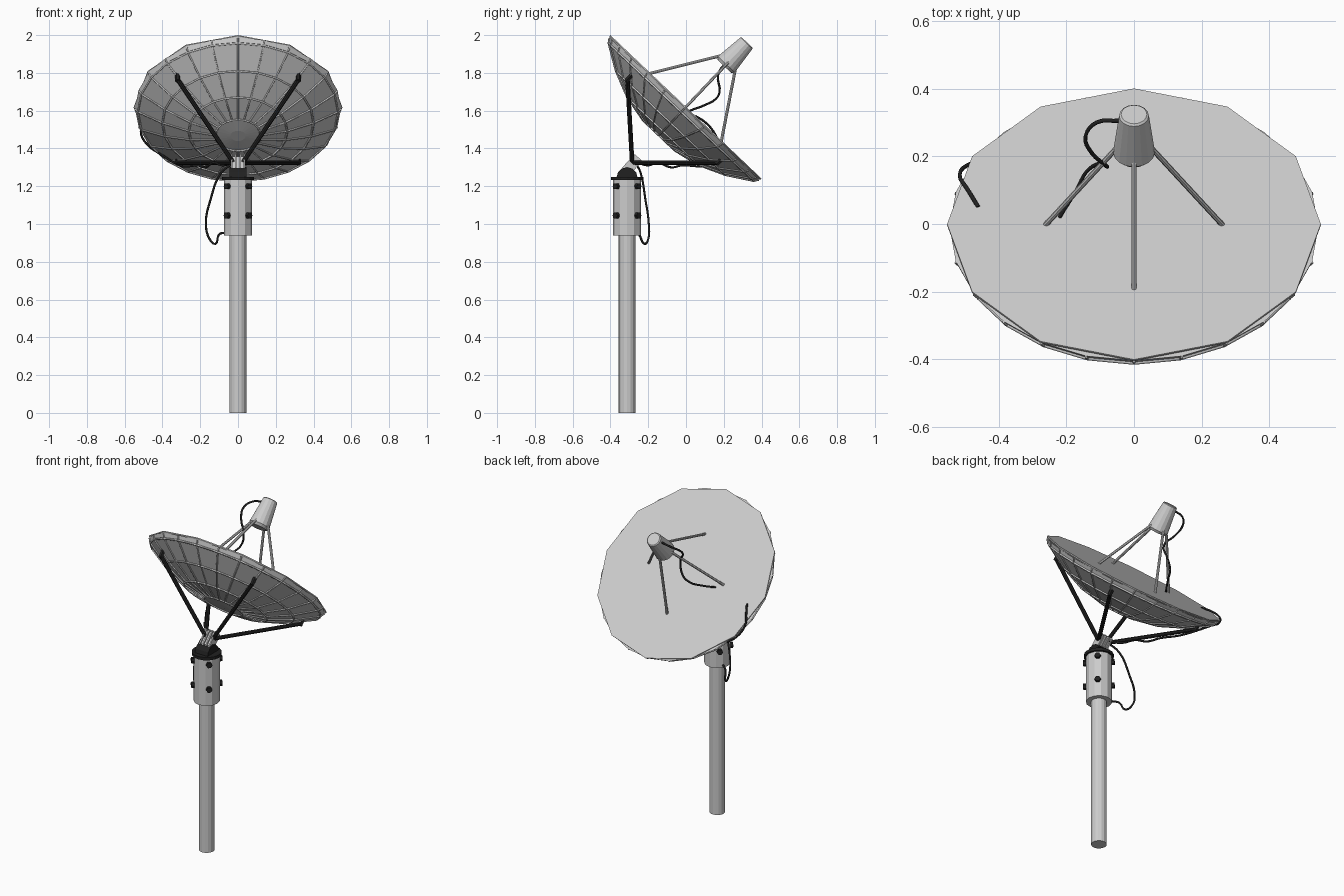
import bpy, bmesh, math
from mathutils import Matrix, Vector

if "Cube" in bpy.data.objects:
    bpy.data.objects.remove(bpy.data.objects["Cube"])

dark = bpy.data.materials.new("dark_metal")
dark.diffuse_color = (0.015, 0.015, 0.015, 1)
dark.use_nodes = True
dark.node_tree.nodes["Principled BSDF"].inputs["Base Color"].default_value = dark.diffuse_color
I = Matrix.Identity(4)
# dish frame: local z is the dish axis, origin at the rim centre
D = Matrix.Translation((0, 0, 1.62)) @ Matrix.Rotation(math.radians(-43.5), 4, 'X')
PY = -0.312  # pole axis


def finish(name, bm, mat=None):
    bmesh.ops.recalc_face_normals(bm, faces=bm.faces)
    me = bpy.data.meshes.new(name)
    bm.to_mesh(me)
    bm.free()
    ob = bpy.data.objects.new(name, me)
    bpy.context.collection.objects.link(ob)
    if mat:
        me.materials.append(mat)
    return ob


def lathe(name, profile, n, M=I, mat=None, phase=0.0):
    """Closed turned solid from (radius, height) points."""
    bm = bmesh.new()
    rings = []
    for r, z in profile:
        rings.append([bm.verts.new(M @ Vector((r * math.cos(phase + 2 * math.pi * i / n),
                                               r * math.sin(phase + 2 * math.pi * i / n), z)))
                      for i in range(n)])
    for a, b in zip(rings, rings[1:]):
        for i in range(n):
            j = (i + 1) % n
            bm.faces.new((a[i], a[j], b[j], b[i]))
    bm.faces.new(rings[0])
    bm.faces.new(rings[-1])
    return finish(name, bm, mat)


def box(name, size, M, mat=None):
    bm = bmesh.new()
    bmesh.ops.create_cube(bm, size=1, matrix=M @ Matrix.Diagonal((*size, 1)))
    return finish(name, bm, mat)


def rod(name, a, b, r, n=8, mat=None):
    a, b = Vector(a), Vector(b)
    M = Matrix.Translation(a) @ (b - a).to_track_quat('Z', 'Y').to_matrix().to_4x4()
    return lathe(name, [(r, 0), (r, (b - a).length)], n, M, mat)


def tube(name, pts, r, mat=None, cyclic=False, smooth=False, res=1):
    """Swept round tube along a path, converted to mesh."""
    cu = bpy.data.curves.new(name, 'CURVE')
    cu.dimensions = '3D'
    cu.bevel_depth, cu.bevel_resolution, cu.use_fill_caps = r, res, True
    if smooth:
        sp = cu.splines.new('BEZIER')
        sp.bezier_points.add(len(pts) - 1)
        for p, co in zip(sp.bezier_points, pts):
            p.co = co
            p.handle_left_type = p.handle_right_type = 'AUTO'
        sp.resolution_u = 4
    else:
        sp = cu.splines.new('POLY')
        sp.points.add(len(pts) - 1)
        for p, co in zip(sp.points, pts):
            p.co = (*co, 1)
    sp.use_cyclic_u = cyclic
    ob = bpy.data.objects.new(name, cu)
    bpy.context.collection.objects.link(ob)
    if mat:
        cu.materials.append(mat)
    bpy.ops.object.select_all(action='DESELECT')
    ob.select_set(True)
    bpy.context.view_layer.objects.active = ob
    bpy.ops.object.convert(target='MESH')
    return ob


# pole, collar and mounting flange
P = Matrix.Translation((0, PY, 0))
lathe("pole", [(0.045, 0), (0.045, 1.0)], 16, P)
lathe("collar", [(0.075, 0.94), (0.075, 1.235)], 12, P)
lathe("flange", [(0.086, 1.232), (0.086, 1.25)], 16, P, dark)

# collar bolts
for k in range(4):
    a = math.radians(45 + 90 * k)
    d = Vector((math.cos(a), math.sin(a), 0))
    for z in (1.045, 1.2):
        c = Vector((0, PY, z))
        rod("collar_bolt", c + d * 0.068, c + d * 0.09, 0.018, 6, dark)

# pivot mount and tilted hub plates
rod("pivot_mount", (-0.045, PY, 1.245), (0.045, PY, 1.245), 0.056, 12, dark)
H = Matrix.Translation((0, -0.285, 1.315)) @ Matrix.Rotation(math.radians(-43.5), 4, 'X')
box("hub_core", (0.06, 0.035, 0.085), H)
for x in (-0.033, -0.011, 0.011, 0.033):
    box("hub_plate", (0.008, 0.055, 0.1), H @ Matrix.Translation((x, 0, 0)))

# dish bowl (24 sides) and flat front panel (12 sides)
bowl = [(0.545, -0.012), (0.53, -0.035), (0.40, -0.115), (0.26, -0.175), (0.12, -0.205), (0.04, -0.212)]
lathe("dish_bowl", bowl, 24, D)
lathe("dish_front_panel", [(0.545, -0.014), (0.552, -0.006), (0.552, 0)], 12, D)

# raised ribs on the bowl
out = 0.003
for r, z in bowl[1:5]:
    ring = [D @ Vector((r * math.cos(t * math.pi / 12), r * math.sin(t * math.pi / 12), z - out))
            for t in range(24)]
    tube("ring_rib", ring, 0.006, cyclic=True, res=0)
for t in range(24):
    a = t * math.pi / 12
    tube("radial_rib", [D @ Vector((r * math.cos(a), r * math.sin(a), z - out)) for r, z in bowl[:5]],
         0.005, res=0)

# rear support arms with lugs into the bowl
for s in (-1, 1):
    for name, y, z in (("upper_arm", -0.31, 1.765), ("lower_arm", 0.17, 1.325)):
        end = Vector((s * 0.32, y, z))
        rod(name, (s * 0.025, -0.285, 1.325), end, 0.012, 8, dark)
        n = D.to_3x3() @ Vector((0, 0, 1))
        rod(name + "_lug", end - n * 0.012, end + n * 0.045, 0.013, 6, dark)

# feed horn and its four struts
lathe("feed_horn", [(0.05, 0.295), (0.062, 0.31), (0.044, 0.465), (0.038, 0.47)], 16, D)
for k in range(4):
    d = Vector((math.cos(k * math.pi / 2), math.sin(k * math.pi / 2), 0))
    rod("feed_strut", D @ (d * 0.262 + Vector((0, 0, -0.005))),
        D @ (d * 0.052 + Vector((0, 0, 0.325))), 0.008, 8)

# cables
tube("feed_cable", [(-0.045, 0.305, 1.945), (-0.11, 0.30, 1.93), (-0.143, 0.26, 1.9),
                    (-0.125, 0.21, 1.85), (-0.08, 0.17, 1.79), (-0.105, 0.178, 1.70),
                    (-0.14, 0.155, 1.66), (-0.17, 0.10, 1.63), (-0.22, 0.02, 1.6)],
     0.006, dark, smooth=True)
tube("dish_cable", [(-0.46, 0.05, 1.572), (-0.49, 0.10, 1.54), (-0.515, 0.145, 1.49),
                    (-0.48, 0.18, 1.42), (-0.41, 0.20, 1.37), (-0.32, 0.17, 1.315),
                    (-0.27, 0.08, 1.305), (-0.21, -0.02, 1.31), (-0.17, -0.08, 1.3),
                    (-0.13, -0.15, 1.325), (-0.08, -0.2, 1.31), (-0.02, -0.265, 1.33)],
     0.006, dark, smooth=True)
tube("pole_cable", [(-0.03, -0.265, 1.32), (-0.09, -0.24, 1.27), (-0.145, -0.215, 1.13),
                    (-0.17, -0.197, 1.0), (-0.15, -0.2, 0.92), (-0.12, -0.22, 0.895),
                    (-0.10, -0.25, 0.945), (-0.06, -0.28, 0.955)],
     0.006, dark, smooth=True)
